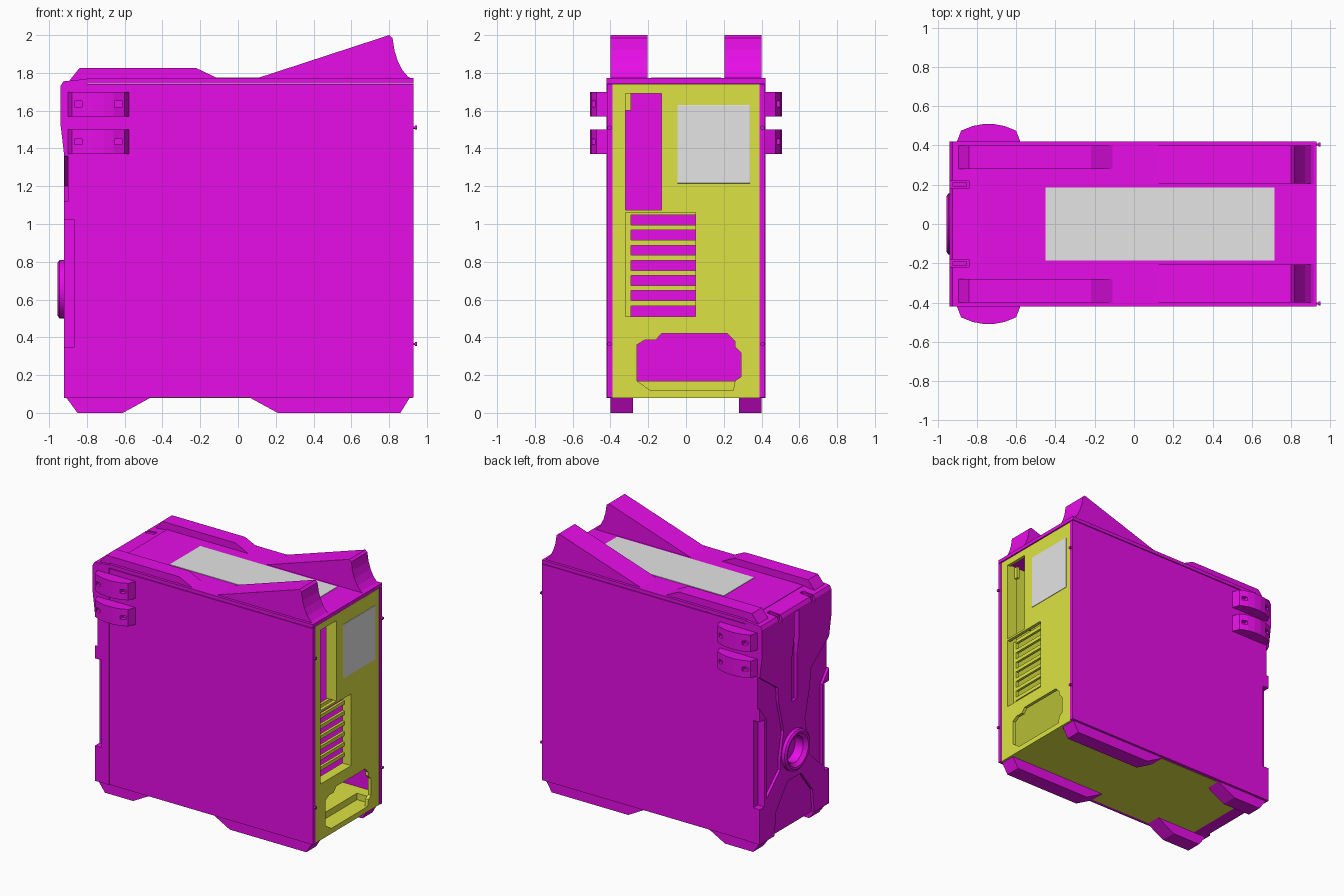
import bpy, bmesh, math

cube = bpy.data.objects.get("Cube")
if cube:
    bpy.data.objects.remove(cube, do_unlink=True)


def material(name, rgb):
    m = bpy.data.materials.new(name)
    m.use_nodes = True
    m.diffuse_color = (*rgb, 1)
    m.node_tree.nodes["Principled BSDF"].inputs["Base Color"].default_value = (*rgb, 1)
    return m


MAGENTA = material("magenta", (0.8, 0.004, 0.8))
YELLOW = material("olive yellow", (0.72, 0.77, 0.055))
GREY = material("light grey", (0.78, 0.78, 0.78))


def finish(name, bm, mat):
    bmesh.ops.recalc_face_normals(bm, faces=bm.faces)
    mesh = bpy.data.meshes.new(name)
    bm.to_mesh(mesh)
    bm.free()
    mesh.materials.append(mat)
    ob = bpy.data.objects.new(name, mesh)
    bpy.context.collection.objects.link(ob)
    return ob


def prism(name, axis, pts, a, b, mat):
    """Extrude a 2D outline along an axis between a and b."""
    place = {"x": lambda p, t: (t, p[0], p[1]),
             "y": lambda p, t: (p[0], t, p[1]),
             "z": lambda p, t: (p[0], p[1], t)}[axis]
    bm = bmesh.new()
    lo = [bm.verts.new(place(p, a)) for p in pts]
    hi = [bm.verts.new(place(p, b)) for p in pts]
    bm.faces.new(lo)
    bm.faces.new(hi)
    for i in range(len(pts)):
        j = (i + 1) % len(pts)
        bm.faces.new((lo[i], lo[j], hi[j], hi[i]))
    return finish(name, bm, mat)


def box(name, x, y, z, mat):
    return prism(name, "z", [(x[0], y[0]), (x[1], y[0]), (x[1], y[1]), (x[0], y[1])], *z, mat)


def lathe(name, pts, cy, cz, mat, steps=32):
    """Spin (x, radius) points around an axis along x."""
    bm = bmesh.new()
    rings = [[bm.verts.new((x, cy + r * math.cos(t), cz + r * math.sin(t)))
              for t in (2 * math.pi * k / steps for k in range(steps))] for x, r in pts]
    for a, b in zip(rings, rings[1:]):
        for i in range(steps):
            j = (i + 1) % steps
            bm.faces.new((a[i], a[j], b[j], b[i]))
    bm.faces.new(rings[0])
    bm.faces.new(rings[-1])
    return finish(name, bm, mat)


def activate(ob):
    bpy.ops.object.select_all(action="DESELECT")
    ob.select_set(True)
    bpy.context.view_layer.objects.active = ob


def cut(ob, cutter):
    mod = ob.modifiers.new("cut", "BOOLEAN")
    mod.operation = "DIFFERENCE"
    mod.solver = "EXACT"
    mod.object = cutter
    activate(ob)
    bpy.ops.object.modifier_apply(modifier=mod.name)
    bpy.data.objects.remove(cutter, do_unlink=True)


def span(s, a, b):
    return tuple(sorted((s * a, s * b)))


# Chassis: back plate with openings, floor, inner tray
back = box("back_plate", (0.90, 0.925), (-0.39, 0.39), (0.08, 1.74), YELLOW)
cut(back, box("slot_cut", (0.8, 1), (-0.32, -0.13), (1.075, 1.69), YELLOW))
cut(back, box("vent_cut", (0.8, 1), (-0.32, 0.05), (0.51, 1.06), YELLOW))
supply = [(-0.26, 0.17), (-0.19, 0.12), (0.25, 0.12), (0.26, 0.17), (0.29, 0.19), (0.29, 0.32),
          (0.26, 0.35), (0.26, 0.38), (0.22, 0.42), (-0.13, 0.42), (-0.16, 0.385),
          (-0.22, 0.385), (-0.26, 0.36)]
cut(back, prism("supply_cut", "x", supply, 0.8, 1, YELLOW))
box("floor", (-0.80, 0.90), (-0.39, 0.39), (0.08, 0.17), YELLOW)
cut(bpy.data.objects["floor"], box("well_cut", (0.8, 1), (-0.28, 0.3), (0.12, 0.3), YELLOW))
box("inner_tray", (-0.80, 0.90), (-0.39, -0.375), (0.17, 1.74), YELLOW)

# Recessed pockets and expansion bars behind the back plate
box("slot_wall_outer", (0.84, 0.90), (-0.335, -0.32), (0.5, 1.7), YELLOW)
box("slot_wall_inner", (0.84, 0.90), (-0.13, -0.115), (1.075, 1.7), YELLOW)
box("slot_tab", (0.84, 0.86), (-0.32, -0.29), (1.60, 1.69), YELLOW)
box("vent_wall", (0.85, 0.90), (0.05, 0.065), (0.5, 1.075), YELLOW)
box("vent_sill", (0.85, 0.90), (-0.32, 0.05), (0.495, 0.51), YELLOW)
box("vent_edge", (0.85, 0.87), (-0.32, -0.29), (0.51, 1.06), YELLOW)
for i in range(7):
    z = 0.567 + 0.08 * i
    box(f"expansion_bar_{i + 1}", (0.85, 0.87), (-0.29, 0.05), (z, z + 0.028), YELLOW)

# Grey fan grille and roof vent
grille = box("rear_fan_grille", (0.922, 0.929), (-0.045, 0.34), (1.215, 1.63), GREY)
bev = grille.modifiers.new("round", "BEVEL")
bev.width, bev.segments = 0.003, 2
box("roof_vent", (-0.45, 0.715), (-0.185, 0.185), (1.768, 1.776), GREY)

# Roof
box("roof", (-0.80, 0.93), (-0.42, 0.42), (1.745, 1.772), MAGENTA)

# Front panel with recesses
front = prism("front_panel", "y", [(-0.80, 0.08), (-0.92, 0.08), (-0.92, 1.36), (-0.94, 1.53),
              (-0.94, 1.73), (-0.925, 1.755), (-0.80, 1.768)], -0.42, 0.42, MAGENTA)
for s in (-1, 1):
    cut(front, box("edge_cut", (-1, -0.865), span(s, 0.365, 0.5), (0.35, 1.02), MAGENTA))
    side = [(0.34, 0.40), (0.34, 1.02), (0.42, 1.12), (0.42, 1.36), (0.20, 1.20), (0.19, 1.08),
            (0.13, 0.84), (0.17, 0.64), (0.17, 0.56)]
    cut(front, prism("side_cut", "x", [(s * y, z) for y, z in side], -1, -0.90, MAGENTA))
    cut(front, box("clip_cut", (-0.98, -0.84), span(s, 0.18, 0.22), (1.71, 1.8), MAGENTA))
    box("front_clip", (-0.925, -0.85), span(s, 0.19, 0.21), (1.70, 1.755), MAGENTA)
cut(front, box("groove_cut", (-1, -0.895), (-0.03, 0.03), (1.03, 1.72), MAGENTA))
cut(front, prism("base_cut", "x", [(-0.25, 0.0), (0.25, 0.0), (0.22, 0.26), (0.08, 0.44),
                                   (-0.08, 0.44), (-0.22, 0.26)], -1, -0.90, MAGENTA))
cut(front, lathe("ring_cut", [(-1, 0.1), (-0.85, 0.1)], 0, 0.655, MAGENTA))

# Round front ring
ring = lathe("front_ring", [(-0.86, 0.155), (-0.945, 0.155), (-0.955, 0.14), (-0.952, 0.125),
                            (-0.925, 0.10), (-0.86, 0.095), (-0.855, 0.095)], 0, 0.655, MAGENTA)
activate(ring)
bpy.ops.object.shade_smooth_by_angle(angle=math.radians(30))

# Outlines of the mirrored parts
ridge = [(-0.90, 1.75), (-0.84, 1.825), (-0.22, 1.825), (-0.10, 1.768), (-0.8, 1.75)]
fin = [(0.09, 1.768), (0.80, 2.0), (0.818, 1.985), (0.828, 1.92), (0.845, 1.865),
       (0.87, 1.815), (0.90, 1.78), (0.92, 1.768)]
rear_foot = [(0.06, 0.082), (0.21, 0), (0.86, 0), (0.91, 0.082)]
front_foot = [(-0.91, 0.082), (-0.85, 0), (-0.61, 0), (-0.46, 0.082)]
bracket = [(-0.905, 0.41), (-0.88, 0.475), (-0.82, 0.499), (-0.77, 0.508), (-0.71, 0.508),
           (-0.66, 0.499), (-0.60, 0.475), (-0.575, 0.41)]

for s, tag in ((1, "back"), (-1, "near")):
    box(f"side_panel_{tag}", (-0.80, 0.93), span(s, 0.39, 0.418), (0.082, 1.74), MAGENTA)
    prism(f"top_ridge_{tag}", "y", ridge, s * 0.28, s * 0.40, MAGENTA)
    prism(f"top_fin_{tag}", "y", fin, s * 0.205, s * 0.40, MAGENTA)
    prism(f"rear_foot_{tag}", "y", rear_foot, s * 0.28, s * 0.40, MAGENTA)
    prism(f"front_foot_{tag}", "y", front_foot, s * 0.28, s * 0.40, MAGENTA)
    # Side brackets with small slots
    for z in (1.37, 1.57):
        ob = prism(f"side_bracket_{tag}", "z", [(x, s * y) for x, y in bracket], z, z + 0.13, MAGENTA)
        for x in (-0.845, -0.635):
            cut(ob, box("slot", (x - 0.02, x + 0.02), span(s, 0.46, 0.6),
                        (z + 0.05, z + 0.08), MAGENTA))
    # Rear thumb screws
    for z in (0.365, 1.51):
        lathe(f"thumb_screw_{tag}", [(0.92, 0.006), (0.938, 0.006), (0.938, 0.011), (0.948, 0.011)],
              s * 0.405, z, MAGENTA, 12)
